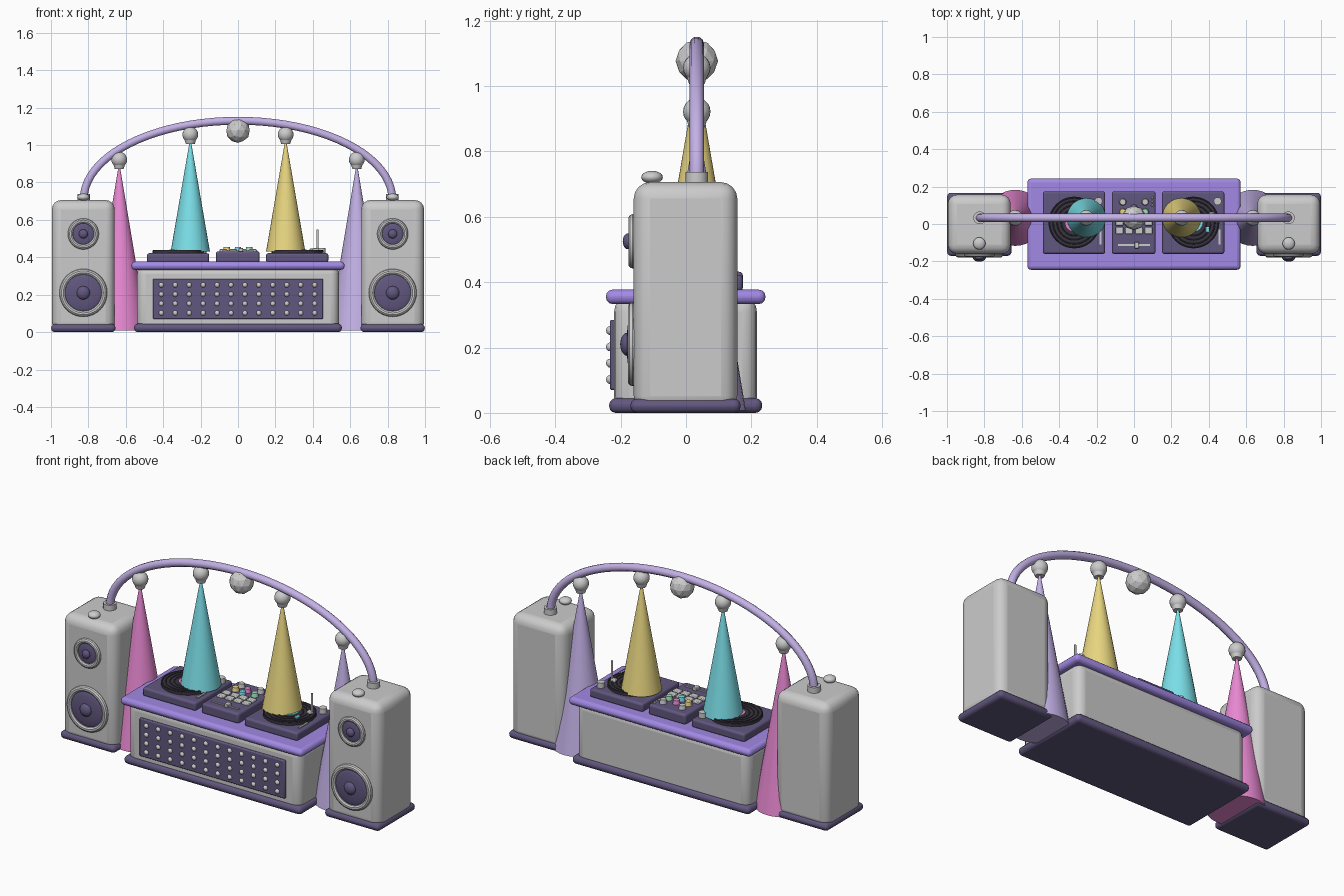
import bpy, math
from math import pi, cos, sin

if "Cube" in bpy.data.objects:
    bpy.data.objects.remove(bpy.data.objects["Cube"])

def mat(name, r, g, b):
    m = bpy.data.materials.new(name)
    m.diffuse_color = (r, g, b, 1)
    m.use_nodes = True
    m.node_tree.nodes["Principled BSDF"].inputs["Base Color"].default_value = m.diffuse_color
    return m

PURPLE = mat("purple", 0.36, 0.25, 0.78)
DARK = mat("dark_purple", 0.12, 0.095, 0.21)
LILAC = mat("lilac", 0.55, 0.44, 0.80)
VINYL = mat("vinyl", 0.04, 0.035, 0.05)
PINK = mat("pink", 0.82, 0.25, 0.65)
CYAN = mat("cyan", 0.20, 0.75, 0.82)
YELLOW = mat("yellow", 0.82, 0.68, 0.22)
GREEN = mat("green", 0.35, 0.75, 0.50)

def finish(name, m=None, smooth=True):
    o = bpy.context.object
    o.name = name
    if m:
        o.data.materials.append(m)
    if smooth:
        bpy.ops.object.shade_smooth_by_angle(angle=math.radians(35))
    return o

def box(name, x0, x1, y0, y1, z0, z1, m=None, bevel=0.0, seg=3):
    bpy.ops.mesh.primitive_cube_add(size=1, location=((x0+x1)/2, (y0+y1)/2, (z0+z1)/2))
    o = bpy.context.object
    o.scale = (x1-x0, y1-y0, z1-z0)
    bpy.ops.object.transform_apply(location=False, rotation=False, scale=True)
    if bevel:
        b = o.modifiers.new("round", "BEVEL")
        b.width, b.segments = bevel, seg
    return finish(name, m)

def cyl(name, loc, r, h, m=None, r2=None, sides=32, rot=(0, 0, 0)):
    bpy.ops.mesh.primitive_cone_add(vertices=sides, radius1=r, radius2=r if r2 is None else r2,
                                    depth=h, location=loc, rotation=rot)
    return finish(name, m)

def ball(name, loc, r, scale=(1, 1, 1), m=None, seg=20):
    bpy.ops.mesh.primitive_uv_sphere_add(segments=seg, ring_count=seg//2, radius=r, location=loc)
    bpy.context.object.scale = scale
    return finish(name, m)

def ring(name, loc, R, r, m=None, rot=(0, 0, 0), flat=1):
    bpy.ops.mesh.primitive_torus_add(major_segments=40, minor_segments=10, major_radius=R,
                                     minor_radius=r, location=loc, rotation=rot)
    bpy.context.object.scale = (1, 1, flat)
    return finish(name, m)

YC = 0.033            # plane of the arch and lights
FACE = (pi/2, 0, 0)   # discs facing the front

# Booth
box("booth_base", -0.555, 0.555, -0.235, 0.233, 0, 0.045, DARK, 0.02)
box("booth_body", -0.54, 0.54, -0.22, 0.217, 0.003, 0.355, None, 0.045, 4)
box("booth_table_top", -0.57, 0.57, -0.245, 0.243, 0.333, 0.377, PURPLE, 0.02)
box("booth_front_panel", -0.455, 0.455, -0.233, -0.21, 0.07, 0.285, DARK, 0.006, 2)
for i in range(12):
    for j in range(4):
        ball("panel_stud", (-0.41 + i*0.82/11, -0.231, 0.102 + j*0.05), 0.014, m=None, seg=12)

# Speakers with cones, domes and arch feet
for s in (-1, 1):
    x = s*0.827
    box("speaker_base", x-0.172, x+0.172, -0.17, 0.167, 0, 0.043, DARK, 0.02)
    box("speaker_body", x-0.168, x+0.168, -0.16, 0.157, 0.002, 0.706, None, 0.05, 4)
    for name, z, R, r, cone, dome in (("woofer", 0.21, 0.112, 0.016, 0.103, 0.036),
                                      ("tweeter", 0.525, 0.069, 0.014, 0.06, 0.024)):
        ring(name+"_ring", (x, -0.163, z), R, r, rot=FACE)
        cyl(name+"_plate", (x, -0.155, z), R, 0.02, rot=FACE)
        ball(name+"_cone", (x, -0.163, z), cone, (1, 0.18, 1), DARK, 28)
        ball(name+"_dome", (x, -0.178, z), dome, (1, 0.65, 1), DARK)
    ball("speaker_top_button", (x, -0.104, 0.721), 0.033, (1, 1, 0.6))
    cyl("arch_foot", (s*0.825, YC, 0.72), 0.034, 0.035)

# Arch tube: half ellipse
cu = bpy.data.curves.new("arch", "CURVE")
cu.dimensions = "3D"
cu.bevel_depth, cu.bevel_resolution, cu.use_fill_caps = 0.022, 3, True
sp = cu.splines.new("POLY")
N = 40
sp.points.add(N)
for i, p in enumerate(sp.points):
    a = pi*i/N
    p.co = (0.825*cos(a), YC, 0.71 + 0.42*sin(a), 1)
arch = bpy.data.objects.new("arch", cu)
arch.data.materials.append(LILAC)
bpy.context.collection.objects.link(arch)
for p in cu.splines:
    p.use_smooth = True

# Faceted mirror ball
bpy.ops.mesh.primitive_ico_sphere_add(subdivisions=2, radius=0.065, location=(0, YC, 1.077))
finish("mirror_ball", None, False)

# Lamps and light beams
for x, z, bottom, r, m in ((-0.635, 0.922, 0.008, 0.15, PINK), (-0.255, 1.056, 0.43, 0.105, CYAN),
                           (0.255, 1.056, 0.43, 0.105, YELLOW), (0.635, 0.922, 0.008, 0.15, LILAC)):
    ball("lamp_bulb", (x, YC, z), 0.042)
    cyl("lamp_collar", (x, YC, z-0.036), 0.024, 0.026, r2=0.032)
    top = z - 0.044
    cyl("light_beam", (x, YC, (top+bottom)/2), r, top-bottom, m, r2=0.005)

# Turntables
for x0, label in ((-0.487, PINK), (0.15, CYAN)):
    box("turntable", x0, x0+0.333, -0.16, 0.174, 0.372, 0.422, DARK, 0.012)
    cx, cy = x0+0.168, 0.008
    cyl("platter", (cx, cy, 0.428), 0.138, 0.018, VINYL, sides=40)
    for R in (0.07, 0.092, 0.114, 0.133):
        ring("record_groove", (cx, cy, 0.437), R, 0.003, VINYL)
    cyl("record_label", (cx, cy, 0.438), 0.048, 0.006, label)
    cyl("spindle", (cx, cy, 0.445), 0.006, 0.02, sides=12)
    cyl("tonearm_pivot", (x0+0.297, 0.122, 0.436), 0.021, 0.03, sides=20)
    box("pitch_slider", x0+0.302, x0+0.312, -0.11, -0.03, 0.42, 0.428)
# Raised tonearm and cue buttons on the right deck
cyl("tonearm", (0.425, 0.055, 0.492), 0.0055, 0.115, sides=12)
box("tonearm_head", 0.40, 0.43, 0.04, 0.065, 0.428, 0.45, None, 0.004, 2)
box("cue_button", 0.383, 0.402, -0.045, -0.015, 0.43, 0.446, CYAN, 0.003, 2)

# Mixer with knobs, pads and fader
box("mixer", -0.118, 0.115, -0.16, 0.174, 0.372, 0.432, DARK, 0.012)
for x, y, m in ((-0.06, 0.118, None), (0.06, 0.118, None), (-0.06, 0.065, YELLOW),
                (0, 0.085, PINK), (0.06, 0.065, GREEN), (0, 0.04, CYAN)):
    cyl("mixer_knob", (x, y, 0.442), 0.02, 0.026, m, r2=0.016, sides=20)
for i in range(4):
    for j in range(2):
        x, y = -0.078 + i*0.052, -0.035 + j*0.045
        box("mixer_pad", x-0.021, x+0.021, y-0.018, y+0.018, 0.425, 0.443, None, 0.004, 2)
for i in range(3):
    ball("mixer_light", (0.098, 0.10 + i*0.02, 0.433), 0.007, seg=10)
box("fader_track", -0.085, 0.085, -0.118, -0.108, 0.428, 0.436, None)
box("fader_handle", 0.003, 0.027, -0.13, -0.096, 0.43, 0.449, None, 0.003, 2)
